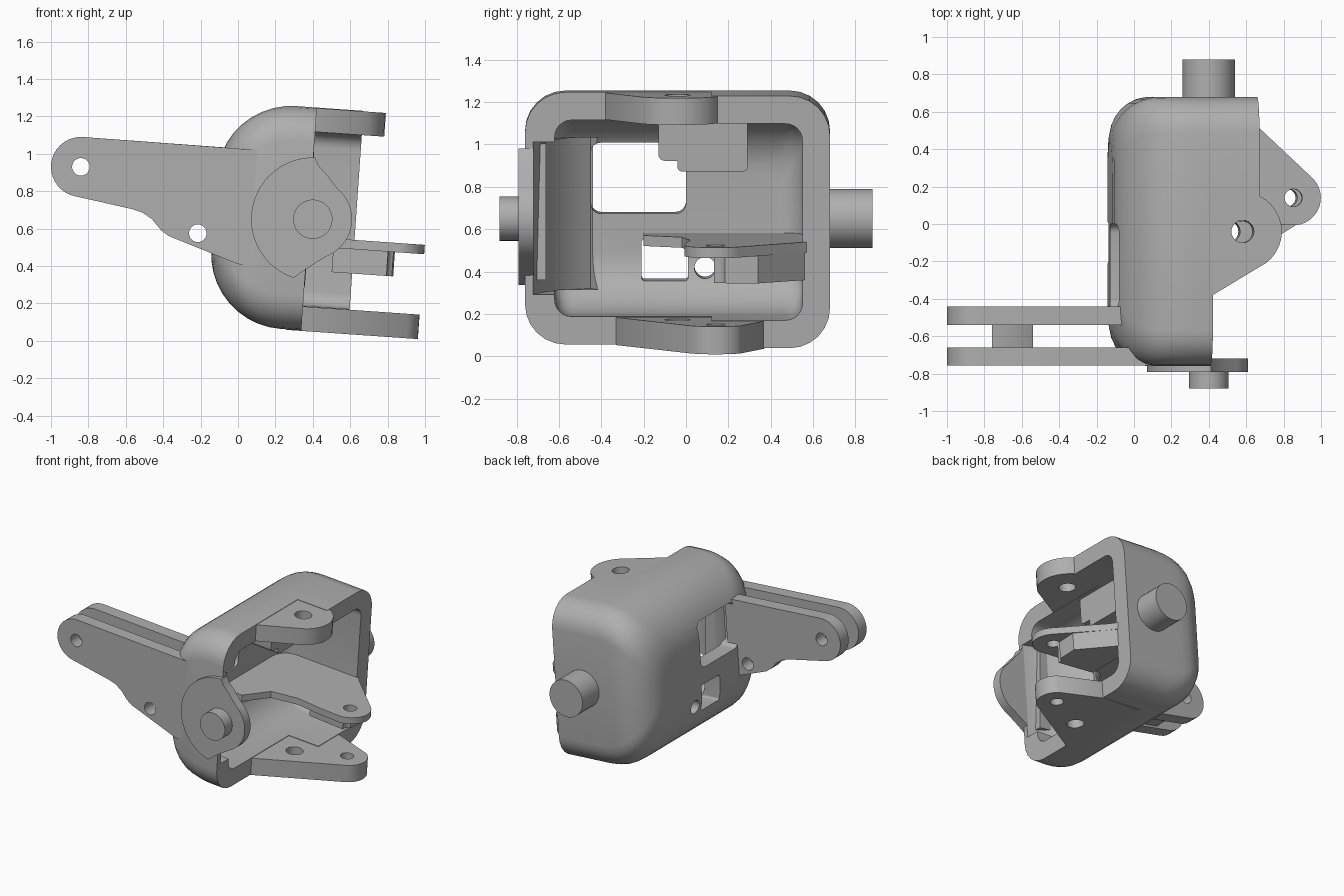
import bpy, bmesh
from math import sin, cos, radians, sqrt
from mathutils import Matrix, Vector

cube = bpy.data.objects.get("Cube")
if cube:
    bpy.data.objects.remove(cube)

metal = bpy.data.materials.new("plain grey")
metal.use_nodes = True
GREY = (0.43, 0.43, 0.43, 1)
metal.diffuse_color = GREY
metal.node_tree.nodes["Principled BSDF"].inputs["Base Color"].default_value = GREY

# the housing leans slightly about the pin axis; the arm is built upright
TILT = Matrix.Translation((0.4, 0, 0.65)) @ Matrix.Rotation(radians(4), 4, 'Y')
UPRIGHT = Matrix.Identity(4)
PLACE = {'x': lambda a, b, t: (t, a, b),
         'y': lambda a, b, t: (a, t, b),
         'z': lambda a, b, t: (a, b, t)}


def skin(name, rings, matrix=TILT):
    """Solid through a row of matching closed rings."""
    bm = bmesh.new()
    loops = [[bm.verts.new(matrix @ Vector(p)) for p in ring] for ring in rings]
    n = len(loops[0])
    for a, b in zip(loops, loops[1:]):
        for i in range(n):
            j = (i + 1) % n
            bm.faces.new((a[i], a[j], b[j], b[i]))
    bm.faces.new(loops[0][::-1])
    bm.faces.new(loops[-1])
    bmesh.ops.recalc_face_normals(bm, faces=bm.faces)
    mesh = bpy.data.meshes.new(name)
    bm.to_mesh(mesh)
    bm.free()
    mesh.materials.append(metal)
    ob = bpy.data.objects.new(name, mesh)
    bpy.context.collection.objects.link(ob)
    return ob


def prism(name, pts, lo, hi, axis='z', matrix=TILT):
    put = PLACE[axis]
    return skin(name, [[put(a, b, t) for a, b in pts] for t in (lo, hi)], matrix)


def arc(cx, cy, r, start, end, steps=12):
    angles = [radians(start + (end - start) * i / steps) for i in range(steps + 1)]
    return [(cx + r * cos(a), cy + r * sin(a)) for a in angles]


def circle(cx, cy, r):
    return arc(cx, cy, r, 0, 350, 35)


def rounded(x0, x1, y0, y1, r):
    return (arc(x1 - r, y1 - r, r, 0, 90, 6) + arc(x0 + r, y1 - r, r, 90, 180, 6)
            + arc(x0 + r, y0 + r, r, 180, 270, 6) + arc(x1 - r, y0 + r, r, 270, 360, 6))


def cut(ob, *cutters):
    for c in cutters:
        c.hide_render = True
        mod = ob.modifiers.new("cut", 'BOOLEAN')
        mod.operation, mod.solver, mod.object = 'DIFFERENCE', 'EXACT', c
        bpy.context.view_layer.objects.active = ob
        bpy.ops.object.modifier_apply(modifier=mod.name)
        bpy.data.objects.remove(c)
    return ob


def shell(name, mouth, back, y0, y1, h, corner, ry, rz):
    """Tub lying on its side, with a rounded back."""
    def inset(r, d):
        return r - sqrt(max(0, r * r - (r - d) ** 2)) if d < r else 0
    rings = []
    depths = [mouth - back] + [rz * (1 - cos(radians(a))) for a in range(90, -1, -9)]
    for d in depths:
        iy, iz = inset(ry, d), inset(rz, d)
        section = rounded(y0 + iy, y1 - iy, -h + iz, h - iz, corner)
        rings.append([(back + d, y, z) for y, z in section])
    return skin(name, rings)


# housing: rounded tub, hollowed, front corner cut away, windows in the back
SWEEP = arc(0.14, -0.04, 0.70, 257, 216)
housing = shell("housing", 0.23, -0.53, -0.76, 0.68, 0.597, 0.19, 0.24, 0.40)
cut(housing,
    shell("cavity", 0.4, -0.40, -0.62, 0.55, 0.465, 0.08, 0.12, 0.28),
    prism("front_cut", [(-0.02, -1), (0.5, -1), (0.5, 0.12), (-0.02, 0.12)], -1, 1),
    prism("sweep_cut", SWEEP + [(-0.3, -0.4), (0.1, -0.4), (0.1, -0.72)], -0.36, 0.36),
    prism("upper_window", rounded(-0.45, 0, -0.005, 0.335, 0.05), -0.8, -0.3, 'x'),
    prism("lower_window", rounded(-0.21, 0.01, -0.32, -0.125, 0.015), -0.8, -0.3, 'x'),
    prism("back_hole", circle(0.09, -0.26, 0.05), -0.8, -0.3, 'x'))

# curved filler inside the front corner
prism("corner_filler", SWEEP + [(-0.49, -0.45), (-0.47, -0.57), (-0.42, -0.67),
                                (-0.3, -0.74), (-0.02, -0.74)], -0.358, 0.358)

# ears that carry the vertical pivots
def pivot_hole():
    return prism("pivot_hole", circle(0.14, -0.04, 0.06), -1, 1)

def tip_hole():
    return prism("tip_hole", circle(0.46, 0.14, 0.047), -1, 1)

cut(prism("top_lug", [(-0.08, -0.38), (-0.02, -0.38)] + arc(0.14, -0.04, 0.21, -65, 65)
          + [(0.225, 0.2), (-0.08, 0.2)], 0.467, 0.594), pivot_hole())
cut(prism("bottom_lug", [(-0.1, -0.33), (-0.02, -0.33)] + arc(0.46, 0.14, 0.145, -55, 55)
          + [(0.22, 0.37), (-0.1, 0.37)], -0.6, -0.469), pivot_hole(), tip_hole())
cut(prism("middle_shelf", [(-0.45, -0.2), (-0.22, -0.2), (-0.1, -0.02), (0.1, 0.02),
                           (0.3, 0.0)] + arc(0.46, 0.14, 0.147, -85, 45)
          + [(0.27, 0.52), (0.22, 0.58), (-0.45, 0.58)], -0.145, -0.095), tip_hole())
cut(prism("shelf_rib", [(0.12, 0.15), (0.44, 0.13), (0.45, 0.34), (0.22, 0.57), (0.12, 0.57)],
          -0.275, -0.14), tip_hole())

# stepped pad under the roof
prism("roof_pad", rounded(-0.04, 0.29, 0.22, 0.5, 0.02), -0.36, -0.05, 'x')
prism("roof_pad_step", rounded(-0.13, 0.0, 0.27, 0.5, 0.03), -0.36, -0.05, 'x')

# front boss with its lobe, and the two side pins
prism("front_boss", arc(0, 0, 0.33, 92, 256, 24) + [(-0.02, -0.27), (0.04, -0.225)]
      + arc(0, 0, 0.21, -60, 55, 16) + [(0.06, 0.24), (0.01, 0.29)], -0.79, -0.72, 'y')
prism("front_pin", circle(0, 0, 0.105), -0.88, -0.75, 'y')
prism("rear_pin", circle(0, 0, 0.14), 0.6, 0.88, 'y')

# forked arm: two matching plates joined by a web
TIP = arc(-0.84, 0.93, 0.16, 86, 258, 18)
UNDERSIDE = [(-0.57, 0.705), (-0.51, 0.685), (-0.46, 0.65), (-0.41, 0.59), (-0.37, 0.56)]
ENDS = {"front": (-0.757, -0.66, [(0.0, 0.41), (0.3, 0.36), (0.3, 1.005)]),
        "rear": (-0.54, -0.44, [(-0.06, 0.435), (-0.02, 1.03)])}
for side, (lo, hi, root) in ENDS.items():
    plate = prism(side + "_arm_plate", TIP + UNDERSIDE + root, lo, hi, 'y', UPRIGHT)
    cut(plate, *[prism("arm_hole", circle(x, z, 0.047), -1, 0, 'y', UPRIGHT)
                 for x, z in ((-0.84, 0.93), (-0.215, 0.575))])
prism("arm_web", [(-0.76, 0.765), (-0.54, 0.715), (-0.54, 0.8), (-0.63, 0.86), (-0.76, 0.88)],
      -0.67, -0.53, 'y', UPRIGHT)

# smooth the round surfaces, keep the edges crisp
bpy.ops.object.select_all(action='DESELECT')
for ob in bpy.context.scene.objects:
    if ob.type == 'MESH':
        ob.select_set(True)
        bpy.context.view_layer.objects.active = ob
bpy.ops.object.shade_smooth_by_angle(angle=radians(32))
